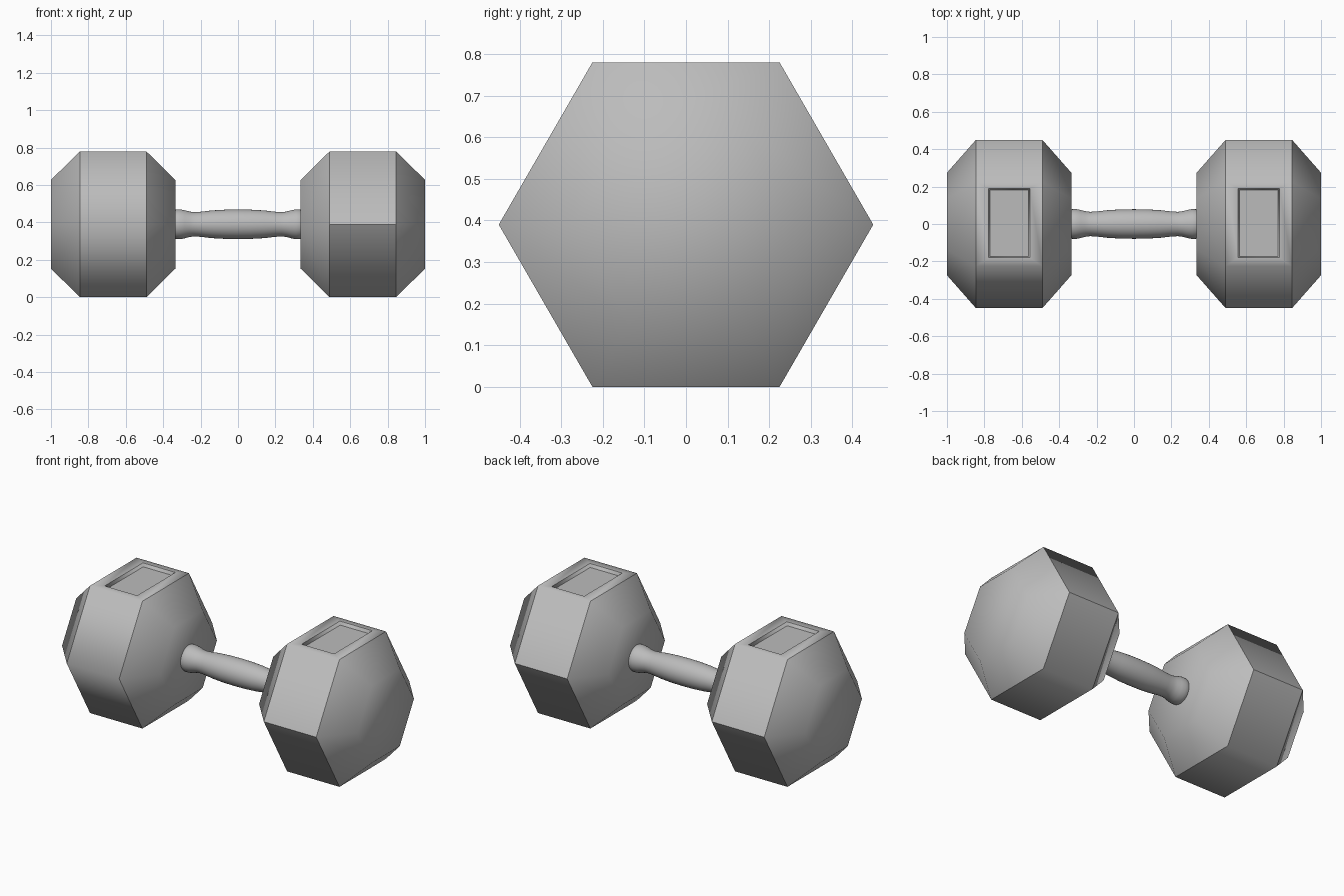
import bpy, bmesh, math
from mathutils import Vector

if "Cube" in bpy.data.objects:
    bpy.data.objects.remove(bpy.data.objects["Cube"], do_unlink=True)

AXIS_Z = 0.39
CORNER = 0.45

grey = bpy.data.materials.new("cast grey")
grey.use_nodes = True
grey.diffuse_color = (0.5, 0.5, 0.5, 1)
grey.node_tree.nodes["Principled BSDF"].inputs["Base Color"].default_value = (0.5, 0.5, 0.5, 1)


def lathe(bm, profile, sides):
    """Sweep (x, radius) stations around the bar axis, with closed ends."""
    rings = []
    for x, r in profile:
        turns = [2 * math.pi * i / sides for i in range(sides)]
        rings.append([bm.verts.new((x, r * math.cos(a), AXIS_Z + r * math.sin(a))) for a in turns])
    for a, b in zip(rings, rings[1:]):
        for i in range(sides):
            j = (i + 1) % sides
            bm.faces.new((a[i], a[j], b[j], b[i]))
    bm.faces.new(rings[0])
    bm.faces.new(rings[-1])
    bmesh.ops.recalc_face_normals(bm, faces=bm.faces[:])
    return rings


def finish(bm, name):
    for f in bm.faces:
        f.smooth = True
    mesh = bpy.data.meshes.new(name)
    bm.to_mesh(mesh)
    bm.free()
    mesh.materials.append(grey)
    obj = bpy.data.objects.new(name, mesh)
    bpy.context.collection.objects.link(obj)


def head(name, side):
    bm = bmesh.new()
    profile = [(0.335, 0.274), (0.49, CORNER), (0.845, CORNER), (1.0, 0.274)]
    rings = lathe(bm, [(side * x, r) for x, r in profile], 6)

    # Crisp shoulders, softly shaded end domes
    for ring in rings[1:3]:
        for i in range(6):
            bm.edges.get((ring[i], ring[(i + 1) % 6])).smooth = False
    # Crisp side corners
    corners = (0, 3) if side > 0 else (0,)
    for i in corners:
        bm.edges.get((rings[1][i], rings[2][i])).smooth = False

    # Sunken rectangular panel on the top face
    top = max(bm.faces, key=lambda f: f.calc_center_median().z)
    bmesh.ops.inset_individual(bm, faces=[top], thickness=0.05)
    centre = Vector((side * 0.667, 0.005, 0))
    for v in top.verts:
        v.co.x = centre.x + math.copysign(0.11, v.co.x - centre.x)
        v.co.y = centre.y + math.copysign(0.185, v.co.y)
    for e in top.edges:
        e.smooth = False
    bmesh.ops.inset_individual(bm, faces=[top], thickness=0.01, depth=-0.02)
    for e in top.edges:
        e.smooth = False
    finish(bm, name)


head("left_head", 1)
head("right_head", -1)

# Contoured grip with a swelling at the middle and collars at both ends
half = [(0.0, 0.079), (0.07, 0.078), (0.14, 0.074), (0.2, 0.067), (0.235, 0.065),
        (0.26, 0.068), (0.285, 0.075), (0.31, 0.08), (0.33, 0.079), (0.35, 0.072)]
bm = bmesh.new()
lathe(bm, [(-x, r) for x, r in reversed(half[1:])] + half, 32)
finish(bm, "handle")
